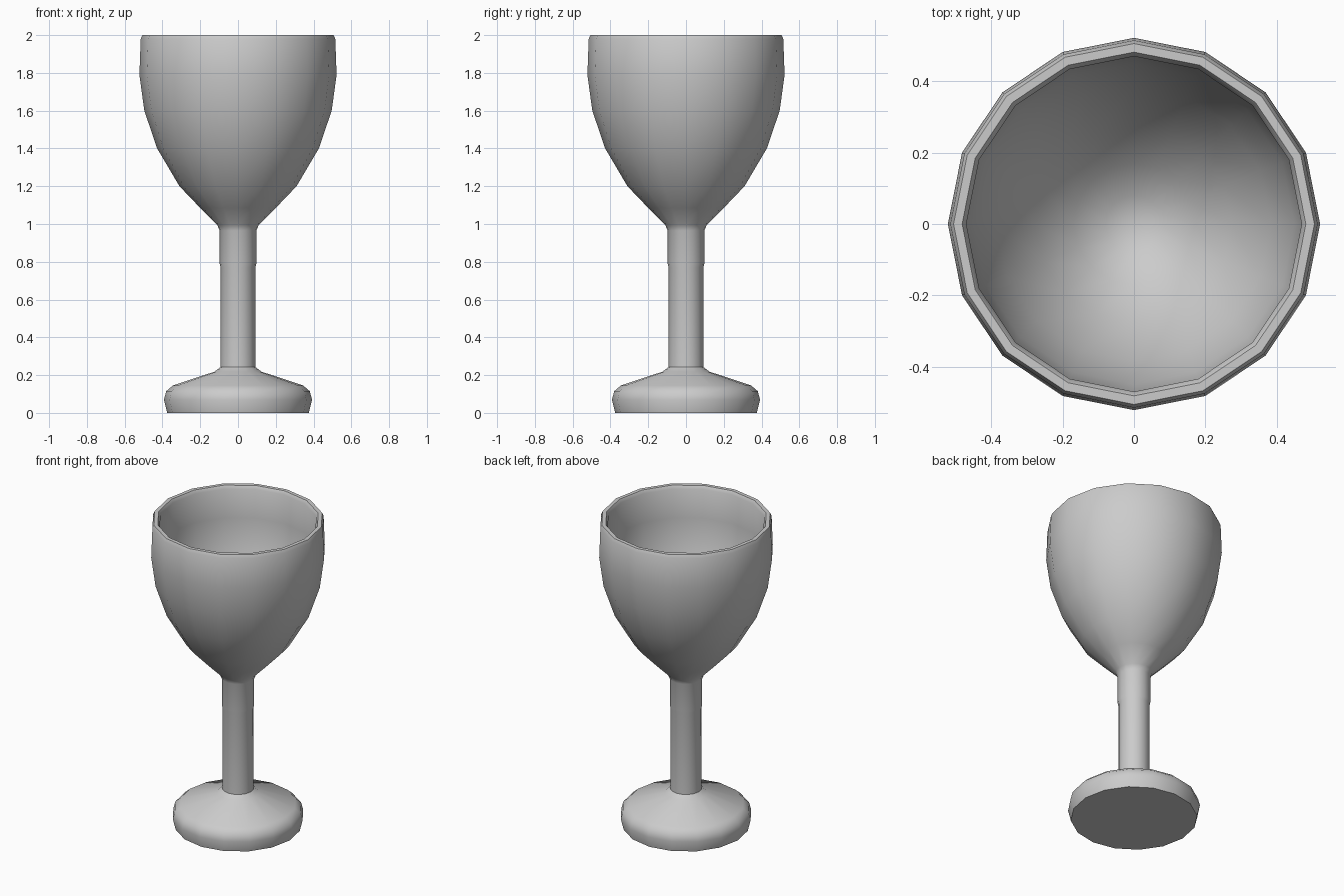
import bpy, bmesh, math

if "Cube" in bpy.data.objects:
    bpy.data.objects.remove(bpy.data.objects["Cube"])

SIDES = 16

grey = bpy.data.materials.new("plain_grey")
grey.diffuse_color = (0.6, 0.6, 0.6, 1)
grey.use_nodes = True
grey.node_tree.nodes["Principled BSDF"].inputs["Base Color"].default_value = grey.diffuse_color


def lathe(name, profile):
    """Revolve (radius, height) points around z; zero radius closes an end."""
    bm = bmesh.new()
    verts = [bm.verts.new((r, 0, z)) for r, z in profile]
    edges = [bm.edges.new(pair) for pair in zip(verts, verts[1:])]
    bmesh.ops.spin(bm, geom=verts + edges, cent=(0, 0, 0), axis=(0, 0, 1),
                   angle=math.tau, steps=SIDES, use_duplicate=False)
    bmesh.ops.remove_doubles(bm, verts=bm.verts, dist=0.0005)
    bmesh.ops.recalc_face_normals(bm, faces=bm.faces)
    mesh = bpy.data.meshes.new(name)
    bm.to_mesh(mesh)
    bm.free()
    mesh.materials.append(grey)
    obj = bpy.data.objects.new(name, mesh)
    bpy.context.collection.objects.link(obj)
    bpy.ops.object.select_all(action='DESELECT')
    obj.select_set(True)
    bpy.context.view_layer.objects.active = obj
    bpy.ops.object.shade_smooth_by_angle(angle=math.radians(50))
    return obj


# Foot, stem, bowl outside, rounded rim and bowl inside in one turned profile
foot = [(0, 0), (0.375, 0), (0.392, 0.07), (0.38, 0.115), (0.345, 0.145),
        (0.125, 0.218), (0.093, 0.242)]
stem = [(0.092, 0.77), (0.097, 0.79), (0.097, 0.965)]
bowl_outside = [(0.11, 0.995), (0.20, 1.085), (0.31, 1.2), (0.428, 1.4),
                (0.496, 1.6), (0.522, 1.79), (0.515, 1.98)]
rim = [(0.506, 2.0), (0.482, 2.0), (0.47, 1.98)]
bowl_inside = [(0.474, 1.79), (0.45, 1.61), (0.385, 1.42), (0.275, 1.235),
               (0.17, 1.13), (0.08, 1.07), (0, 1.055)]
lathe("goblet", foot + stem + bowl_outside + rim + bowl_inside)
